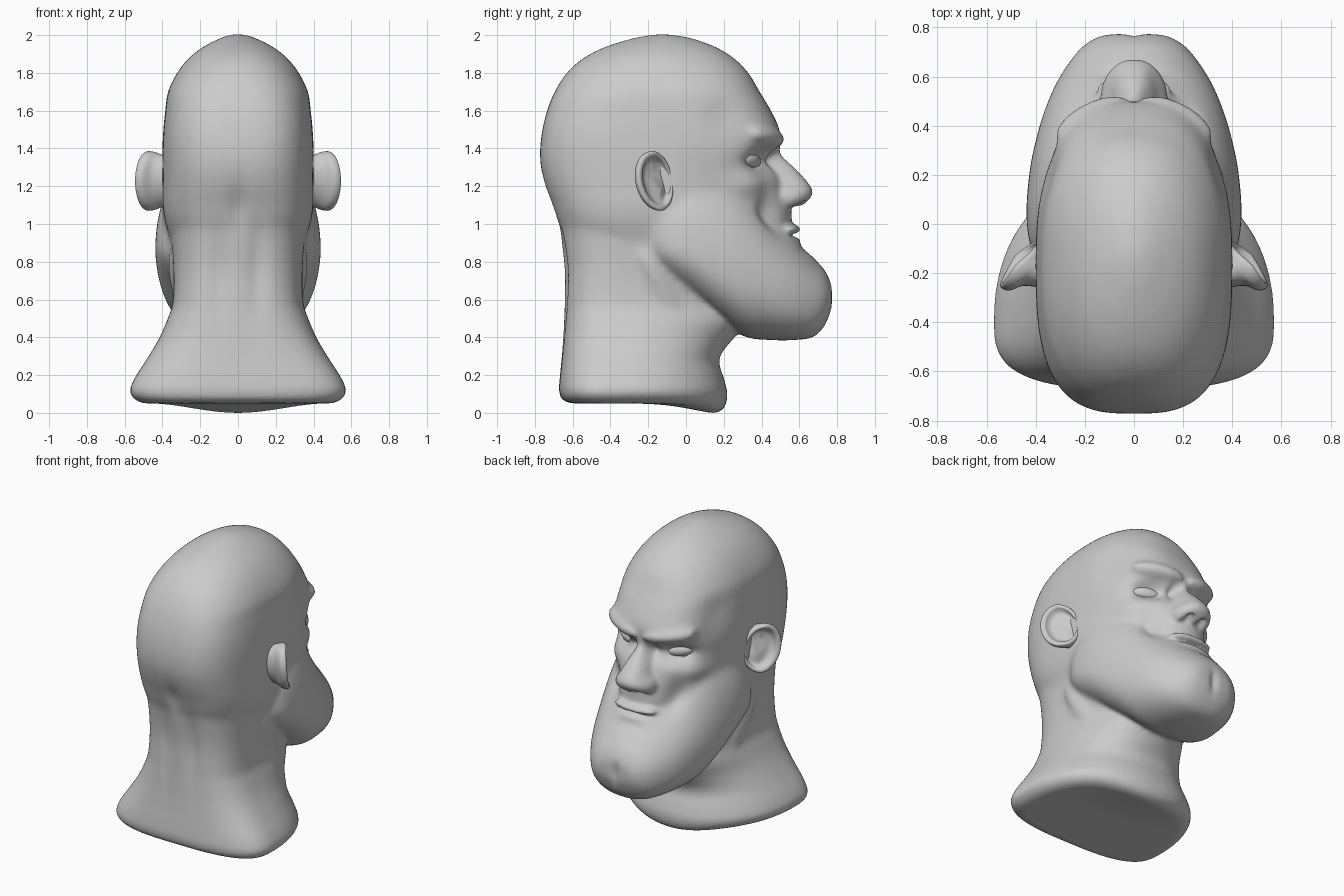
import bpy, bmesh, math
from mathutils import Vector, Matrix

if "Cube" in bpy.data.objects:
    bpy.data.objects.remove(bpy.data.objects["Cube"])


def spline(rows, steps=6):
    """Catmull-Rom interpolation of rows of numbers."""
    out = []
    for i in range(len(rows) - 1):
        p = [rows[max(0, min(len(rows) - 1, i + k))] for k in (-1, 0, 1, 2)]
        for s in range(steps):
            t = s / steps
            out.append([b + .5 * t * (c - a + t * (2*a - 5*b + 4*c - d + t * (3*(b - c) + d - a)))
                        for a, b, c, d in zip(*p)])
    return out + [list(rows[-1])]


def sup(angle, n):
    c, s = math.cos(angle), math.sin(angle)
    return (math.copysign(abs(c) ** (2 / n), c), math.copysign(abs(s) ** (2 / n), s))


def loft(bm, rings):
    vs = [[bm.verts.new(p) for p in r] for r in rings]
    n = len(vs[0])
    for a, b in zip(vs, vs[1:]):
        for i in range(n):
            bm.faces.new((a[i], a[(i+1) % n], b[(i+1) % n], b[i]))
    bm.faces.new(vs[0][::-1])
    bm.faces.new(vs[-1])


def level_loft(bm, rows, n=64):
    """Horizontal sections: z, half width, widest y, front y, back y, front and back roundness."""
    rings = []
    for z, w, yc, f, b, nf, nb in spline(rows):
        ring = []
        for i in range(n):
            a = 2 * math.pi * i / n
            x, y = sup(a, nf if math.sin(a) > 0 else nb)
            ring.append((w * x, yc + y * ((f - yc) if y > 0 else (yc - b)), z))
        rings.append(ring)
    loft(bm, rings)


def blob(bm, loc, size, rz=0, ry=0):
    m = (Matrix.Translation(loc) @ Matrix.Rotation(rz, 4, 'Z') @ Matrix.Rotation(ry, 4, 'Y')
         @ Matrix.Diagonal((*size, 1)))
    bmesh.ops.create_uvsphere(bm, u_segments=32, v_segments=20, radius=1, matrix=m)


def finish(bm, name):
    bmesh.ops.recalc_face_normals(bm, faces=bm.faces)
    me = bpy.data.meshes.new(name)
    bm.to_mesh(me)
    bm.free()
    ob = bpy.data.objects.new(name, me)
    bpy.context.collection.objects.link(ob)
    me.polygons.foreach_set("use_smooth", [True] * len(me.polygons))
    return ob


def falloff(co, c, r):
    return math.exp(-min(50, sum(((co[k] - c[k]) / r[k]) ** 2 for k in range(3))))


bm = bmesh.new()
# cranium and face
level_loft(bm, [
    (.84, .33, -.15, .53, -.62, 2, 2.7), (1.0, .385, -.15, .56, -.68, 2, 2.9),
    (1.1, .40, -.15, .55, -.71, 2, 3), (1.2, .40, -.15, .52, -.745, 2.1, 3),
    (1.3, .40, -.15, .495, -.768, 2.3, 3), (1.4, .40, -.15, .495, -.772, 2.5, 3),
    (1.5, .395, -.15, .495, -.76, 2.6, 3), (1.6, .385, -.15, .45, -.735, 2.6, 2.9),
    (1.7, .37, -.15, .39, -.695, 2.5, 2.7), (1.8, .322, -.15, .33, -.63, 2.3, 2.5),
    (1.88, .258, -.15, .25, -.54, 2.2, 2.3), (1.94, .18, -.15, .15, -.42, 2.1, 2.1),
    (1.985, .09, -.13, .02, -.27, 2, 2), (2.003, .03, -.12, -.09, -.16, 2, 2)])
# neck
level_loft(bm, [
    (.065, .50, -.40, .15, -.61, 2.2, 3), (.085, .545, -.40, .20, -.655, 2.2, 3),
    (.13, .572, -.40, .22, -.672, 2.2, 3), (.2, .545, -.39, .20, -.668, 2.2, 3),
    (.3, .48, -.36, .175, -.658, 2.2, 3), (.4, .42, -.33, .25, -.65, 2, 3),
    (.5, .375, -.31, .33, -.645, 2, 3), (.6, .345, -.3, .34, -.642, 2, 3),
    (.8, .345, -.25, .3, -.645, 2.2, 3), (1.1, .37, -.2, .25, -.69, 2.2, 2.9)])
# nose
level_loft(bm, [
    (1.43, .06, .38, .50, .3, 2.4, 3), (1.37, .06, .38, .51, .3, 2.5, 3),
    (1.3, .075, .4, .575, .3, 2.6, 3), (1.22, .10, .43, .645, .3, 2.6, 3),
    (1.17, .13, .48, .672, .3, 2.3, 3), (1.13, .138, .5, .652, .3, 2.3, 3),
    (1.09, .12, .5, .61, .3, 2.3, 3)])
# jaw and cheeks: y, half width, bottom z, widest z, top z
jaw = [(-.21, .33, .84, .91, 1.1), (-.16, .385, .75, .90, 1.3), (-.08, .425, .68, .90, 1.42),
       (.05, .438, .59, .87, 1.48), (.2, .427, .48, .80, 1.42), (.32, .405, .41, .75, 1.28),
       (.45, .368, .395, .70, 1.08), (.57, .318, .395, .65, .94), (.67, .255, .41, .62, .83),
       (.73, .20, .465, .61, .765), (.765, .135, .54, .61, .70), (.773, .07, .58, .62, .66)]
rings = []
for y, w, lo, mid, hi in spline(jaw):
    pts = [sup(2 * math.pi * i / 64, 2.4 if i > 32 else 2) for i in range(64)]
    rings.append([(w * px, y, mid + pz * ((hi - mid) if pz > 0 else (mid - lo))) for px, pz in pts])
loft(bm, rings)
# lips, brows and neck tendons
blob(bm, (0, .545, .972), (.16, .062, .028))
blob(bm, (0, .54, .912), (.14, .065, .03))
for s in (-1, 1):
    blob(bm, (s * .165, .412, 1.46), (.175, .085, .062), -s * .48, -s * .15)
    d = Vector((s * .10, .17, .12)) - Vector((s * .34, -.22, .85))
    m = (Matrix.Translation((s * .225, -.03, .48)) @ d.to_track_quat('Z', 'Y').to_matrix().to_4x4()
         @ Matrix.Diagonal((.08, .08, .46, 1)))
    bmesh.ops.create_uvsphere(bm, u_segments=24, v_segments=24, radius=1, matrix=m)
head = finish(bm, "head")

# merge the masses into one skin
bpy.context.view_layer.objects.active = head
head.select_set(True)
rem = head.modifiers.new("skin", 'REMESH')
rem.mode, rem.voxel_size, rem.use_smooth_shade = 'VOXEL', .0125, True
sm = head.modifiers.new("soften", 'SMOOTH')
sm.factor, sm.iterations = .5, 6
for name in ("skin", "soften"):
    bpy.ops.object.modifier_apply(modifier=name)

# blend the seams between masses: centre, radii
blends = [((.36, .1, 1.2), (.15, .24, .14)), ((.36, -.2, .98), (.12, .12, .22)),
          ((0, -.65, .95), (.4, .25, .16)), ((.3, -.1, .7), (.1, .14, .22)),
          ((.24, .36, 1.05), (.08, .12, .10)), ((.17, .42, 1.56), (.2, .14, .05)),
          ((.33, .27, 1.47), (.06, .08, .07)), ((.22, .47, .90), (.12, .12, .08)),
          ((0, .15, .32), (.3, .2, .08))]
blends += [((-c[0], c[1], c[2]), r) for c, r in blends if c[0]]
group = head.vertex_groups.new(name="seams")
for v in head.data.vertices:
    w = min(1, 1.4 * max(falloff(v.co, c, r) for c, r in blends))
    if w > .05:
        group.add([v.index], w, 'REPLACE')
sm = head.modifiers.new("blend", 'SMOOTH')
sm.factor, sm.iterations, sm.vertex_group = .5, 50, "seams"
bpy.ops.object.modifier_apply(modifier="blend")

# sculpt dabs: centre, radii, push
dabs = [
    ((.19, .42, 1.335), (.12, .15, .065), (0, -.095, 0)),      # eye sockets
    ((.07, .50, 1.34), (.03, .1, .05), (0, -.04, 0)),          # inner eye corners
    ((.28, .30, 1.21), (.09, .12, .06), (.012, .02, 0)),       # cheekbones
    ((.22, .42, 1.05), (.05, .12, .10), (-.01, -.035, 0)),     # cheek hollows
    ((.05, .60, 1.085), (.028, .05, .025), (0, 0, .05)),       # nostrils
    ((0, .60, .942), (.12, .08, .010), (0, -.035, 0)),         # mouth line
    ((0, .58, .86), (.12, .07, .03), (0, -.02, 0)),            # under the lip
    ((0, .77, .60), (.025, .07, .07), (0, -.016, 0)),          # chin cleft
    ((0, -.72, 1.08), (.05, .12, .12), (0, .018, 0)),          # nape
    ((.10, -.66, .75), (.05, .12, .25), (0, .018, 0)),         # beside the neck spine
    ((.36, .2, 1.55), (.1, .12, .12), (-.015, -.01, 0)),       # temples
    ((0, .22, .04), (.35, .25, .09), (0, 0, -.06)),            # throat rim
]
dabs += [((-c[0], c[1], c[2]), r, (-p[0], p[1], p[2])) for c, r, p in dabs if c[0]]
for v in head.data.vertices:
    co = v.co.copy()
    v.co = co + sum((Vector(p) * falloff(co, c, r) for c, r, p in dabs), Vector())
low = min(v.co.z for v in head.data.vertices)
for v in head.data.vertices:
    v.co.z -= low * max(0, 1 - v.co.z)
sm = head.modifiers.new("polish", 'SMOOTH')
sm.factor, sm.iterations = .5, 2

# eyes, lids and ears
for s, side in ((-1, "left"), (1, "right")):
    bm = bmesh.new()
    blob(bm, (s * .185, .335, 1.335), (.095, .05, .045), -s * .45, -s * .1)
    finish(bm, side + "_eye")

    bm = bmesh.new()
    rings = []
    m = (Matrix.Translation((s * .187, .362, 1.335)) @ Matrix.Rotation(-s * .45, 4, 'Z')
         @ Matrix.Rotation(-s * .1, 4, 'Y'))
    for i in range(33):
        a = 2 * math.pi * i / 32
        c = Vector((.09 * math.cos(a), -.025 * math.cos(a) ** 2, .042 * math.sin(a)))
        out = Vector((math.cos(a), 0, math.sin(a)))
        rings.append([m @ (c + .011 * (out * math.cos(b) + Vector((0, 1, 0)) * math.sin(b)))
                      for b in [2 * math.pi * k / 10 for k in range(10)]])
    loft(bm, rings)
    finish(bm, side + "_eyelids")

    # ear: bowl of ellipses (shift along u, u radius, v radius, height along the normal)
    bm = bmesh.new()
    u, n = Vector((s * .53, -.85, 0)), Vector((s * .85, .53, 0))
    rows = [(-.04, .08, .12, -.12), (-.02, .09, .138, -.06), (0, .115, .152, -.025), (0, .124, .158, .005),
            (0, .115, .15, .018), (-.005, .098, .133, .014), (-.01, .088, .12, -.006),
            (-.015, .07, .10, -.022), (-.02, .03, .05, -.026)]
    rings = []
    for du, ru, rv, h in spline(rows, 4):
        rings.append([Vector((s * .468, -.158, 1.228)) + u * (du + ru * math.cos(a))
                      + n * (h - .04 * max(0, -math.cos(a)) * ru / .12)
                      + Vector((0, -.02 * math.sin(a), rv * math.sin(a)))
                      for a in [2 * math.pi * k / 40 for k in range(40)]])
    loft(bm, rings)
    finish(bm, side + "_ear")
